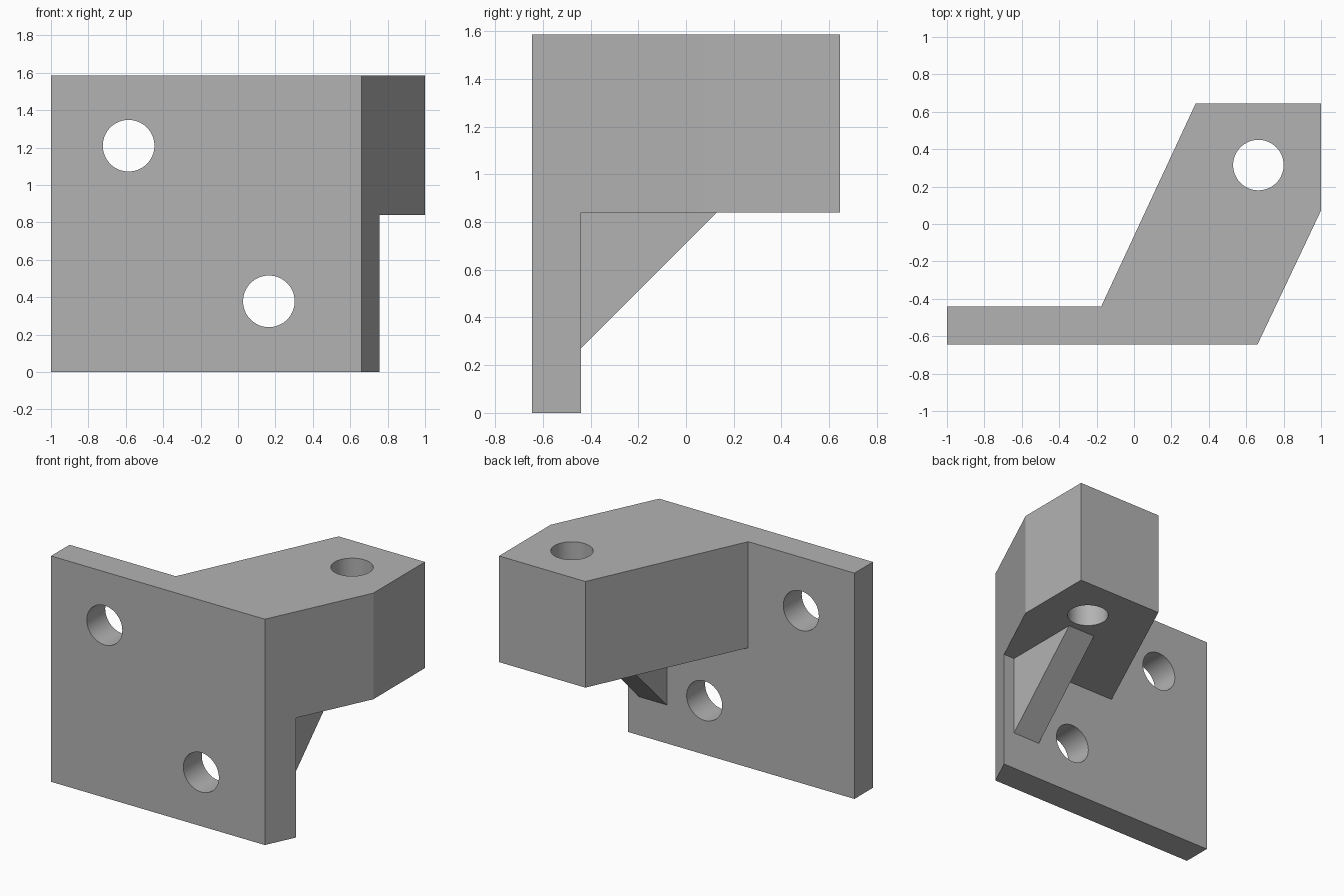
import bpy
import bmesh
import math
from mathutils import Vector

cube = bpy.data.objects.get("Cube")
if cube:
    bpy.data.objects.remove(cube)

grey = bpy.data.materials.new("light_grey")
grey.use_nodes = True
colour = (0.45, 0.45, 0.45, 1)
grey.diffuse_color = colour
grey.node_tree.nodes["Principled BSDF"].inputs["Base Color"].default_value = colour

FRONT, BACK = -0.645, 0.645
PLATE_BACK = -0.44
TOP, ARM_BOTTOM = 1.585, 0.84


def prism(name, points, sweep):
    """Solid made by sweeping a flat outline along a vector."""
    bm = bmesh.new()
    face = bm.faces.new([bm.verts.new(p) for p in points])
    swept = bmesh.ops.extrude_face_region(bm, geom=[face])["geom"]
    verts = [v for v in swept if isinstance(v, bmesh.types.BMVert)]
    bmesh.ops.translate(bm, vec=Vector(sweep), verts=verts)
    bmesh.ops.recalc_face_normals(bm, faces=bm.faces)
    mesh = bpy.data.meshes.new(name)
    bm.to_mesh(mesh)
    bm.free()
    mesh.materials.append(grey)
    obj = bpy.data.objects.new(name, mesh)
    bpy.context.collection.objects.link(obj)
    return obj


def combine(target, other, operation):
    """Apply a boolean and discard the second solid."""
    other.hide_render = True
    mod = target.modifiers.new(operation.lower(), 'BOOLEAN')
    mod.operation, mod.solver, mod.object = operation, 'EXACT', other
    bpy.context.view_layer.objects.active = target
    bpy.ops.object.modifier_apply(modifier=mod.name)
    bpy.data.objects.remove(other)


def drill(target, centre, radius, along_y):
    """Cut a round hole straight through."""
    ring = [2 * math.pi * i / 64 for i in range(64)]
    x, y, z = centre
    if along_y:
        points = [(x + radius * math.cos(a), y, z + radius * math.sin(a)) for a in ring]
        sweep = (0, 0.5, 0)
    else:
        points = [(x + radius * math.cos(a), y + radius * math.sin(a), z) for a in ring]
        sweep = (0, 0, 1)
    combine(target, prism("hole_cutter", points, sweep), 'DIFFERENCE')


# Upright mounting plate with one slanted end
plate = [(-1, FRONT), (0.66, FRONT), (0.757, PLATE_BACK), (-1, PLATE_BACK)]
bracket = prism("bracket", [(x, y, 0) for x, y in plate], (0, 0, TOP))

# Thick slanted arm behind the plate
arm = [(-0.175, PLATE_BACK), (0.757, PLATE_BACK), (1, 0.072), (1, BACK), (0.33, BACK)]
combine(bracket, prism("arm", [(x, y, ARM_BOTTOM) for x, y in arm],
                       (0, 0, TOP - ARM_BOTTOM)), 'UNION')

# Triangular rib bracing the arm, sunk slightly into both parts
rib = [(-0.5, 0.21), (0.19, 0.9), (-0.5, 0.9)]
combine(bracket, prism("rib", [(0.456, y, z) for y, z in rib], (0.215, 0, 0)), 'UNION')

# Two plate holes and one arm hole
drill(bracket, (-0.585, -0.8, 1.21), 0.138, True)
drill(bracket, (0.165, -0.8, 0.378), 0.138, True)
drill(bracket, (0.665, 0.315, 0.7), 0.135, False)

# Merge coplanar faces, then smooth only the hole walls
bm = bmesh.new()
bm.from_mesh(bracket.data)
bmesh.ops.remove_doubles(bm, verts=bm.verts, dist=0.0005)
bmesh.ops.dissolve_limit(bm, angle_limit=math.radians(0.5), verts=bm.verts, edges=bm.edges)
bm.to_mesh(bracket.data)
bm.free()
bpy.ops.object.select_all(action='DESELECT')
bracket.select_set(True)
bpy.context.view_layer.objects.active = bracket
bpy.ops.object.shade_smooth_by_angle(angle=math.radians(20))
